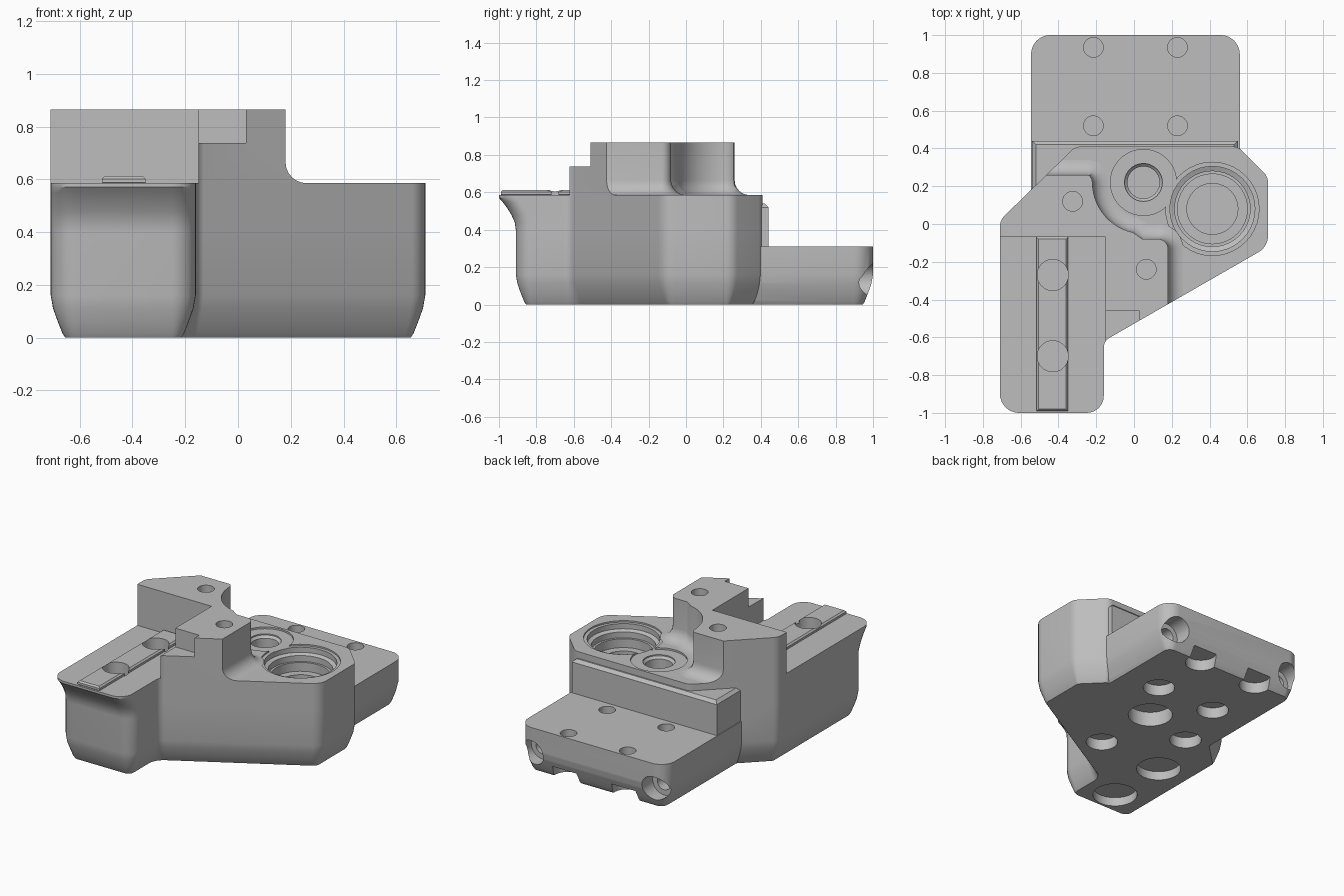
import bpy, bmesh
from math import sin, cos, tan, pi, radians
from mathutils import Vector, Matrix

if bpy.data.objects.get("Cube"):
    bpy.data.objects.remove(bpy.data.objects["Cube"])

grey = bpy.data.materials.new("plain grey")
grey.use_nodes = True
TONE = (0.51, 0.51, 0.51, 1)
grey.diffuse_color = TONE
grey.node_tree.nodes["Principled BSDF"].inputs["Base Color"].default_value = TONE


def make(name, bm):
    bmesh.ops.recalc_face_normals(bm, faces=bm.faces)
    mesh = bpy.data.meshes.new(name)
    bm.to_mesh(mesh)
    bm.free()
    ob = bpy.data.objects.new(name, mesh)
    bpy.context.collection.objects.link(ob)
    mesh.materials.append(grey)
    return ob


def rounded(corners, steps=6):
    """Round each (x, y, radius) corner of a polygon."""
    out = []
    for i, (x, y, r) in enumerate(corners):
        p = Vector((x, y))
        if r == 0:
            out.append(p)
            continue
        a = (Vector(corners[i - 1][:2]) - p).normalized()
        b = (Vector(corners[(i + 1) % len(corners)][:2]) - p).normalized()
        half = a.angle(b) / 2
        centre = p + (a + b).normalized() * (r / sin(half))
        start = p + a * (r / tan(half)) - centre
        end = p + b * (r / tan(half)) - centre
        out += [centre + start.lerp(end, k / steps).normalized() * r for k in range(steps + 1)]
    return out


def offset(points, d):
    """Move a counter-clockwise outline outwards by d."""
    out = []
    for i, p in enumerate(points):
        a = (p - points[i - 1]).normalized()
        b = (points[(i + 1) % len(points)] - p).normalized()
        na, nb = Vector((a.y, -a.x)), Vector((b.y, -b.x))
        out.append(p + (na + nb) * (d / max(0.3, 1 + na.dot(nb))))
    return out


def skin(name, rings):
    """Closed solid through rings of 3D points."""
    bm = bmesh.new()
    rings = [[bm.verts.new(p) for p in ring] for ring in rings]
    n = len(rings[0])
    for lo, hi in zip(rings, rings[1:]):
        for i in range(n):
            bm.faces.new((lo[i], lo[(i + 1) % n], hi[(i + 1) % n], hi[i]))
    bm.faces.new(rings[0][::-1])
    bm.faces.new(rings[-1])
    return make(name, bm)


def loft(name, points, levels, shape=lambda p, q, z: q):
    """Stack the outline through (z, offset) levels."""
    return skin(name, [[(*shape(p, q, z), z) for p, q in zip(points, offset(points, d))]
                       for z, d in levels])


def lathe(name, x, y, profile, sides=40):
    """Turned cutter from (radius, z) steps."""
    turns = [2 * pi * k / sides for k in range(sides)]
    return skin(name, [[(x + r * cos(t), y + r * sin(t), z) for t in turns] for r, z in profile])


def box(name, x, y, z):
    bm = bmesh.new()
    bmesh.ops.create_cube(bm, size=1)
    for v in bm.verts:
        v.co = [(lo + hi) / 2 + c * (hi - lo) for c, (lo, hi) in zip(v.co, (x, y, z))]
    return make(name, bm)


def combine(ob, tool, operation, keep=False):
    mod = ob.modifiers.new("cut", "BOOLEAN")
    mod.operation, mod.object, mod.solver = operation, tool, "EXACT"
    mod.use_self = operation == "UNION"
    bpy.context.view_layer.objects.active = ob
    bpy.ops.object.modifier_apply(modifier=mod.name)
    if not keep:
        bpy.data.objects.remove(tool)


TOP = 0.585
FOOT = [(0, -0.055), (0.015, -0.045), (0.06, -0.027), (0.11, -0.009), (0.16, 0)]

# Main housing, with the front lip flaring out near the top
outline = rounded([(-0.71, -1, 0.1), (-0.16, -1, 0.09), (-0.16, -0.62, 0.06), (0.71, -0.12, 0.1),
                   (0.71, 0.25, 0.08), (0.55, 0.41, 0.07), (-0.31, 0.41, 0.07), (-0.71, 0.02, 0.08)])
LIP = {0.44: 0.084, 0.48: 0.066, 0.52: 0.041, 0.55: 0.018, 0.57: 0, TOP: 0}


def lip(p, q, z):
    return q + Vector((0, LIP.get(z, 0.09))) if p.y < -0.85 else q


body = loft("housing", outline, FOOT + [(0.4, 0)] + [(z, 0) for z in LIP], lip)

# Rear mounting plate and the ledge above it
plate = rounded([(-0.545, 0.1, 0), (0.56, 0.1, 0), (0.56, 1, 0.1), (-0.545, 1, 0.1)])
combine(body, loft("rear_plate", plate, FOOT + [(0.31, 0)]), "UNION")
ledge = [Vector(p) for p in ((-0.54, 0.15), (0.55, 0.15), (0.55, 0.44), (-0.54, 0.44))]
combine(body, loft("rear_ledge", ledge, [(0.2, 0), (0.52, 0), (0.54, -0.02)]), "UNION")

# Raised block with a filleted base, trimmed to the housing outline
arc = [Vector((0.05, 0.22)) + 0.27 * Vector((cos(radians(a)), sin(radians(a)))) for a in range(258, 179, -6)]
profile = (rounded([(-0.9, -0.8, 0), (0.18, -0.8, 0), (0.18, -0.08, 0.05), (0.045, -0.08, 0)])
           + arc + [Vector(p) for p in ((-0.224, 0.24), (-0.234, 0.255), (-0.25, 0.26), (-0.9, 0.26))])
fillet = [(TOP + 0.08 * (1 - cos(t * pi / 12)), 0.08 * (1 - sin(t * pi / 12))) for t in range(7)]
block = loft("raised_block", profile, fillet + [(0.865, 0)])
combine(block, loft("trim", outline, [(0.4, 0), (1, 0)]), "INTERSECT")
combine(block, box("pocket", (-1, -0.15), (-1.2, -0.07), (0.5, 1)), "DIFFERENCE")
combine(block, box("step", (-0.3, 0.03), (-1.2, -0.46), (0.737, 1)), "DIFFERENCE")

# Rail on the front shelf
rail_outline = [Vector(p) for p in ((-0.515, -0.99), (-0.35, -0.99), (-0.35, -0.07), (-0.515, -0.07))]
rail = loft("rail", rail_outline, [(0.57, -0.02), (0.588, 0), (0.602, 0), (0.612, -0.01)])

# Blind screw holes from above, with round recesses underneath
for x, y in ((-0.215, 0.52), (0.23, 0.52), (-0.215, 0.935), (0.23, 0.935), (-0.325, 0.12), (0.065, -0.24)):
    hole = lathe("screw_hole", x, y, [(0.052, 0.1), (0.052, 1)])
    if y < 0.3:
        combine(block, hole, "DIFFERENCE", keep=True)
    combine(body, hole, "DIFFERENCE")
    combine(body, lathe("screw_recess", x, y, [(0.1, -0.1), (0.1, 0.075)]), "DIFFERENCE")

# Rail holes above and round pockets below
for y in (-0.27, -0.7):
    hole = lathe("rail_hole", -0.43, y, [(0.082, 0.52), (0.082, 1)])
    combine(rail, hole, "DIFFERENCE", keep=True)
    combine(body, hole, "DIFFERENCE")
    combine(body, lathe("round_pocket", -0.43, y, [(0.14, -0.1), (0.14, 0.06)]), "DIFFERENCE")

# Stepped bores in the top
combine(body, lathe("bore_recess", 0.05, 0.22, [(0.14, -0.1), (0.14, 0.1)]), "DIFFERENCE")
combine(body, lathe("small_bore", 0.05, 0.22, [
    (0.085, 0.13), (0.085, 0.55), (0.1, 0.565), (0.1, 0.573), (0.175, 0.573), (0.175, 0.7)]), "DIFFERENCE")
combine(body, lathe("large_bore", 0.415, 0.08, [
    (0.135, 0.2), (0.135, 0.43), (0.185, 0.43), (0.185, 0.49), (0.2, 0.49), (0.2, 0.53),
    (0.225, 0.54), (0.225, 0.575), (0.247, 0.575), (0.247, 0.7)]), "DIFFERENCE")

# Horizontal holes at the rear corners of the plate
for x in (-0.45, 0.465):
    hole = lathe("corner_hole", 0, 0, [(0.05, -0.3), (0.05, -0.12), (0.085, -0.12), (0.085, 0.2)])
    hole.data.transform(Matrix.Translation((x, 1, 0.135)) @ Matrix.Rotation(-pi / 2, 4, "X"))
    combine(body, hole, "DIFFERENCE")

# Smooth curved areas and keep edges crisp
for ob in (body, block, rail):
    bpy.ops.object.select_all(action="DESELECT")
    ob.select_set(True)
    bpy.context.view_layer.objects.active = ob
    bpy.ops.object.shade_smooth_by_angle(angle=radians(30))
